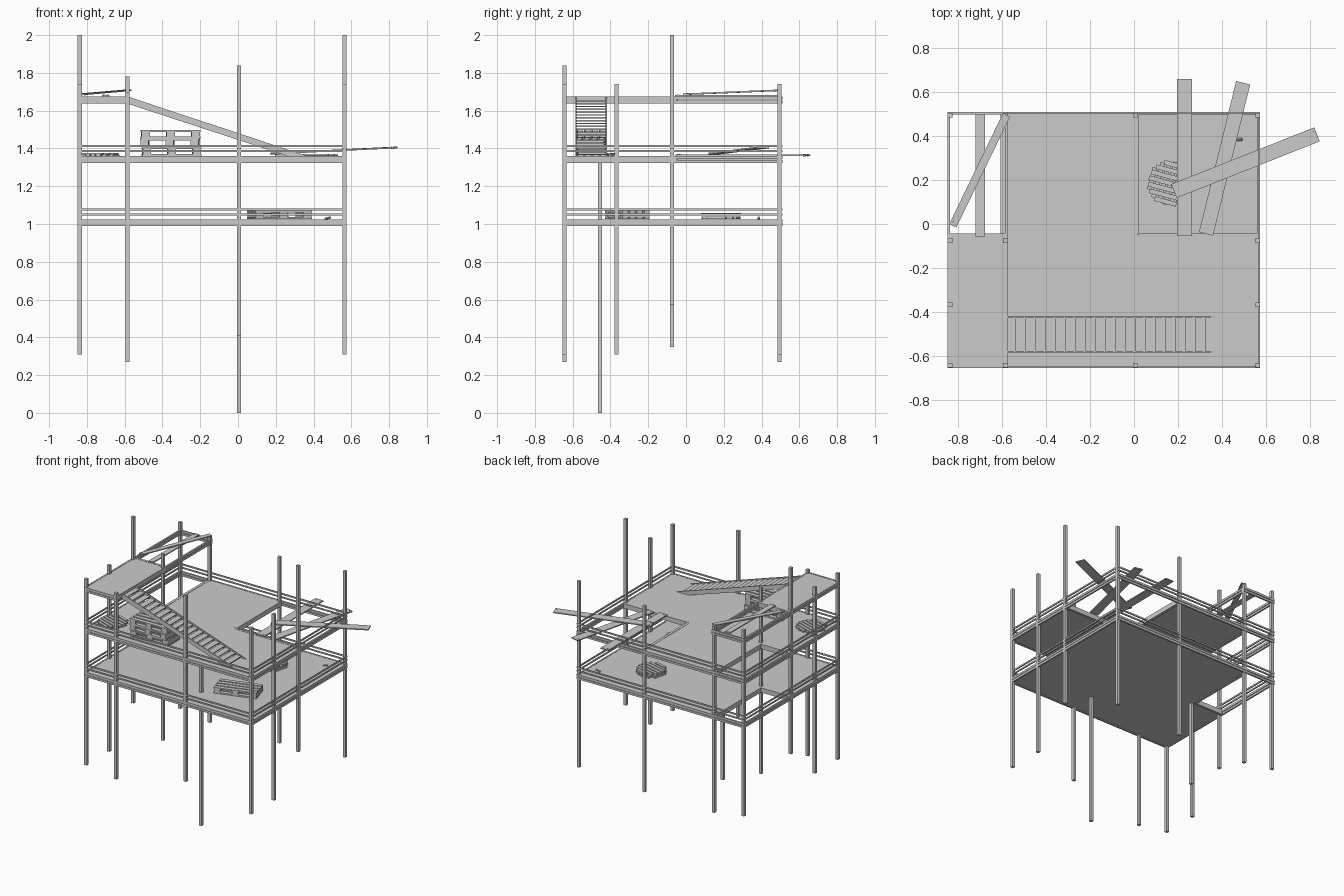
import bpy, bmesh
from math import radians, sqrt, pi
from mathutils import Matrix, Vector

if "Cube" in bpy.data.objects:
    bpy.data.objects.remove(bpy.data.objects["Cube"])


def box(bm, x0, x1, y0, y1, z0, z1, m=Matrix()):
    c = Vector(((x0 + x1) / 2, (y0 + y1) / 2, (z0 + z1) / 2))
    s = Matrix.Diagonal((x1 - x0, y1 - y0, z1 - z0, 1))
    bmesh.ops.create_cube(bm, size=1, matrix=m @ Matrix.Translation(c) @ s)


def finish(bm, name, m=Matrix()):
    bmesh.ops.recalc_face_normals(bm, faces=bm.faces)
    me = bpy.data.meshes.new(name)
    bm.to_mesh(me)
    bm.free()
    ob = bpy.data.objects.new(name, me)
    ob.matrix_world = m
    bpy.context.collection.objects.link(ob)
    return ob


def extrude(bm, pts, vec):
    f = bm.faces.new([bm.verts.new(p) for p in pts])
    r = bmesh.ops.extrude_face_region(bm, geom=[f])
    bmesh.ops.translate(bm, vec=vec, verts=[v for v in r['geom'] if isinstance(v, bmesh.types.BMVert)])
    bm.faces.ensure_lookup_table()


X0, X1, Y0, Y1 = -.85, .573, -.655, .51
XL, YH, XR = -.605, -.045, .02          # edges of the deck openings
TOPS = (1.025, 1.36, 1.675)             # top of each level
H = .036

# Posts: x, y, bottom; all the same length except the inner prop
posts = [(-.838, -.643, .31), (-.585, -.643, .27), (.006, -.643, .41), (.563, -.643, .31),
         (-.838, -.368, .31), (.563, -.368, .31), (-.838, -.075, .57), (-.585, -.075, .35),
         (.563, -.075, .57), (-.838, .495, .31), (-.585, .495, .27), (.006, .495, .27),
         (.563, .495, .31)]
for x, y, z in posts:
    bm = bmesh.new()
    box(bm, x - .011, x + .011, y - .011, y + .011, z, z + 1.43)
    finish(bm, "post")
bm = bmesh.new()
box(bm, -.005, .017, -.467, -.445, 0, 1.34)
finish(bm, "inner_prop")

# Decks
outlines = [
    [(X0, Y0), (X1, Y0), (X1, Y1), (XL, Y1), (XL, YH), (X0, YH)],
    [(X0, Y0), (X1, Y0), (X1, YH), (XR, YH), (XR, Y1), (XL, Y1), (XL, YH), (X0, YH)],
    [(X0, Y0), (-.578, Y0), (-.578, YH), (X0, YH)]]
cx, cy = (X0 + X1) / 2, (Y0 + Y1) / 2
for pts, top in zip(outlines, TOPS):
    bm = bmesh.new()
    inset = [(x + (.004 if x < cx else -.004), y + (.004 if y < cy else -.004), top - H + .006)
             for x, y in pts]
    extrude(bm, inset, (0, 0, H - .008))
    finish(bm, "deck")


# Rim beams and rails around the edge
def frame(name, x0, x1, z0, z1, w=.012):
    bm = bmesh.new()
    box(bm, x0, x1, Y0, Y0 + w, z0, z1)
    box(bm, x0, x1, Y1 - w, Y1, z0, z1)
    box(bm, x0, x0 + w, Y0 + w, Y1 - w, z0, z1)
    box(bm, x1 - w, x1, Y0 + w, Y1 - w, z0, z1)
    finish(bm, name)


for i, top in enumerate(TOPS):
    right = X1 if i < 2 else -.575
    frame("rim_beam", X0, right, top - H, top - .021)
    frame("rim_beam", X0, right, top - .016, top)
    if i < 2:
        frame("guard_rail", X0, X1, top + .021, top + .031, .008)
        frame("guard_rail", X0, X1, top + .047, top + .058, .008)

# Joists edging the openings
bm = bmesh.new()
for top in TOPS[:2]:
    box(bm, XL - .002, XL + .018, YH, Y1 - .012, top - H, top)
    box(bm, X0 + .012, XL, YH - .016, YH + .002, top - H, top)
box(bm, XR - .018, XR + .002, YH, Y1 - .012, TOPS[1] - H, TOPS[1])
box(bm, XR, X1 - .012, YH - .016, YH + .002, TOPS[1] - H, TOPS[1])
box(bm, X0 + .012, -.587, YH - .016, YH + .002, TOPS[2] - H, TOPS[2])
finish(bm, "opening_joists")

# Stairs: two stringers and flat treads
bm = bmesh.new()
for y in (-.586, -.425):
    extrude(bm, [(-.585, y, 1.675), (-.585, y, 1.637), (.27, y, 1.357), (.375, y, 1.357)], (0, .007, 0))
finish(bm, "stair_stringers")
bm = bmesh.new()
n = 20
for i in range(n):
    x = -.585 + .0455 * i
    z = 1.657 - (x + .585) * .328
    box(bm, x, x + .047, -.58, -.424, z - .009, z - .002)
finish(bm, "stair_treads")


# Loose planks with bolt heads at both ends
def plank(a, b, w, t=.008):
    a, b = Vector(a), Vector(b)
    ex = (b - a).normalized()
    ey = Vector((0, 0, 1)).cross(ex).normalized()
    ez = ex.cross(ey)
    m = Matrix((ex, ey, ez)).transposed().to_4x4()
    m.translation = a
    L = (b - a).length
    bm = bmesh.new()
    box(bm, 0, L, -w / 2, w / 2, -t / 2, t / 2)
    for x in (.015, L - .015):
        for y in (-w / 4, w / 4):
            bmesh.ops.create_cone(bm, cap_ends=True, segments=8, radius1=.004, radius2=.004,
                                  depth=t + .004, matrix=Matrix.Translation((x, y, 0)))
    finish(bm, "plank", m)


plank((.23, -.055, 1.364), (.23, .66, 1.364), .068)
plank((.328, -.045, 1.364), (.497, .643, 1.364), .066)
plank((.182, .15, 1.373), (.833, .408, 1.405), .068)
plank((-.70, -.058, 1.68), (-.70, .5, 1.68), .042)
plank((-.825, -.008, 1.687), (-.58, .497, 1.708), .036)


# Pallets: bearers with slats above and below
def pallet(x, y, z, ang, L=.315, W=.15, h=.045):
    bm = bmesh.new()
    for u in (-L / 2 + .025, 0, L / 2 - .025):
        box(bm, u - .022, u + .022, -W / 2, W / 2, .009, h - .009)
    for i in range(4):
        v = -W / 2 + i * (W - .03) / 3
        for z0 in (0, h - .01):
            box(bm, -L / 2, L / 2, v, v + .03, z0, z0 + .01)
    finish(bm, "pallet", Matrix.Translation((x, y, z)) @ Matrix.Rotation(radians(ang), 4, 'Z'))


pallet(.22, -.31, 1.026, 17)
for i, (x, a) in enumerate([(-.352, 2), (-.36, -2), (-.358, 1)]):
    pallet(x, -.503, 1.361 + .046 * i, a)


# Round slatted lids: crossed layers of slats cut to a circle
def lid(x, y, z, ang, t, gap, r=.1):
    bm = bmesh.new()
    step = 2 * r / 7
    for layer in range(2):
        m = Matrix.Rotation(layer * pi / 2, 4, 'Z')
        z0 = layer * (t + gap)
        for i in range(7):
            v = -r + (i + .5) * step
            half = sqrt(r * r - v * v)
            box(bm, -half, half, v - step * .36, v + step * .36, z0, z0 + t, m)
    finish(bm, "slatted_lid", Matrix.Translation((x, y, z)) @ Matrix.Rotation(radians(ang), 4, 'Z'))


lid(.165, .185, 1.026, 75, .014, .004)
lid(-.735, -.47, 1.361, 70, .007, .001)

# Small peg on the lower deck
bm = bmesh.new()
bmesh.ops.create_cone(bm, cap_ends=True, segments=8, radius1=.006, radius2=.006, depth=.035,
                      matrix=Matrix.Translation((.475, .385, 1.031)) @ Matrix.Rotation(radians(75), 4, 'Y'))
finish(bm, "peg")
